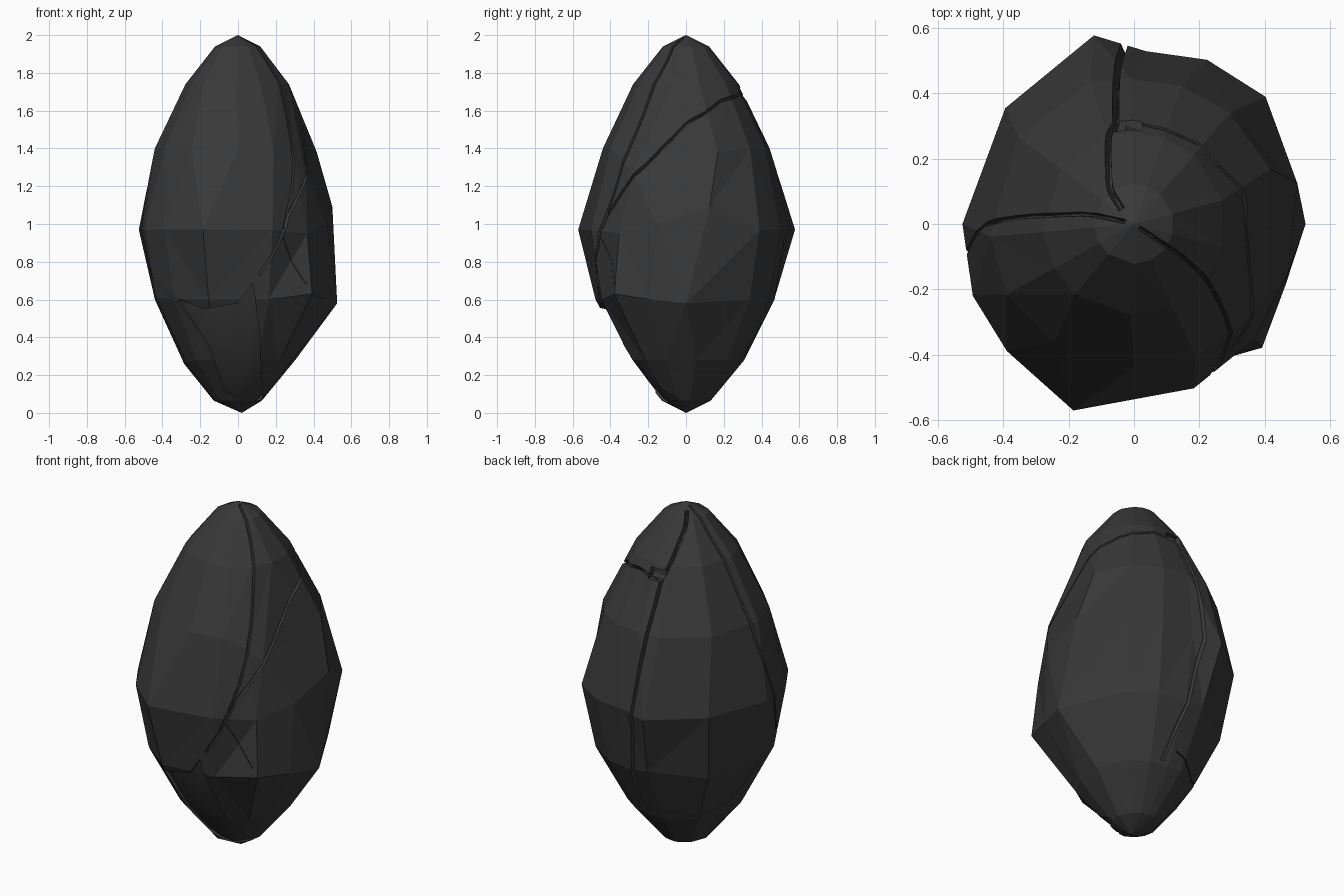
import bpy, bmesh, math
from mathutils import Vector
from mathutils.bvhtree import BVHTree

if "Cube" in bpy.data.objects:
    bpy.data.objects.remove(bpy.data.objects["Cube"])

mat = bpy.data.materials.new("dark_stone")
mat.diffuse_color = (0.04, 0.04, 0.04, 1)
mat.use_nodes = True
mat.node_tree.nodes["Principled BSDF"].inputs["Base Color"].default_value = mat.diffuse_color

# angle in degrees and radius of each corner at the widest ring
CORNERS = [(10, .52), (44, .56), (66, .55), (86, .53), (102, .59), (138, .53), (180, .525),
           (204, .54), (225, .55), (252, .60), (290, .535), (316, .53), (340, .49)]
# height, radius, how much of the corner variation is kept, twist in degrees
RINGS = [(.065, .13, .3, 0), (.28, .31, .2, 0), (.6, .475, .55, 0), (.97, .54, 1, 0),
         (1.4, .445, .25, 5), (1.74, .28, .1, 5), (1.94, .122, 0, 5)]
# chipped corners: (ring, corner) -> angle, radius, height
CHIPS = {(2, 0): (0, .525, .58), (3, 0): (14, .515, 1.09), (2, 11): (316, .545, .63), (3, 11): (316, .51, .95),
         (2, 12): (338, .50, .60), (3, 12): (342, .495, 1.0), (4, 12): (322, .455, 1.27), (4, 0): (22, .45, 1.38),
         (4, 11): (312, .445, 1.33), (2, 6): (180, .44, .60), (2, 7): (204, .475, .61), (2, 5): (140, .455, .58),
         (4, 9): (270, .44, 1.40), (5, 9): (268, .28, 1.74), (6, 9): (270, .122, 1.94), (4, 8): (236, .44, 1.39),
         (1, 6): (180, .285, .26), (1, 7): (204, .30, .27), (2, 4): (100, .48, .62)}


def make_object(name, bm):
    bmesh.ops.recalc_face_normals(bm, faces=bm.faces)
    me = bpy.data.meshes.new(name)
    bm.to_mesh(me)
    bm.free()
    ob = bpy.data.objects.new(name, me)
    bpy.context.collection.objects.link(ob)
    return ob


def bridge(bm, loops):
    for a, b in zip(loops, loops[1:]):
        n = len(a)
        for i in range(n):
            j = (i + 1) % n
            bm.faces.new((a[i], a[j], b[j], b[i]))


# faceted outer shell
bm = bmesh.new()
loops = []
for ri, (z, r, keep, twist) in enumerate(RINGS):
    ring = []
    for ci, (deg, cr) in enumerate(CORNERS):
        default = (deg + twist, r * (1 + keep * (cr / .54 - 1)), z)
        d, rad, h = CHIPS.get((ri, ci), default)
        a = math.radians(d)
        ring.append(bm.verts.new((rad * math.cos(a), rad * math.sin(a), h)))
    loops.append(ring)
bridge(bm, loops)
for ring, tip in ((loops[0], (.02, 0, 0)), (loops[-1], (0, 0, 2))):
    t = bm.verts.new(tip)
    for i in range(len(ring)):
        bm.faces.new((ring[i], ring[(i + 1) % len(ring)], t))
bmesh.ops.recalc_face_normals(bm, faces=bm.faces)
bmesh.ops.triangulate(bm, faces=bm.faces)
tree = BVHTree.FromBMesh(bm)
shell = make_object("cracked_shell", bm)
shell.data.materials.append(mat)

# smooth core seen through the cracks and the lower opening, kept just under the shell
bm = bmesh.new()
loops = []
PROFILE = [(.035, .06), (.08, .12), (.17, .205), (.29, .295), (.44, .385), (.6, .45), (.8, .49), (.97, .5),
           (1.2, .465), (1.4, .40), (1.6, .31), (1.74, .235), (1.86, .15), (1.94, .07)]
for z, r in PROFILE:
    ring = []
    for k in range(32):
        d = Vector((math.cos(k * math.tau / 32), math.sin(k * math.tau / 32), 0))
        hit = tree.ray_cast(Vector((0, 0, z)), d)
        ring.append(bm.verts.new(d * min(r, hit[3] * .95) + Vector((0, 0, z))))
    loops.append(ring)
bridge(bm, loops)
bm.faces.new(loops[0])
bm.faces.new(loops[-1])
for f in bm.faces:
    f.smooth = len(f.verts) == 4
core = make_object("inner_core", bm)
core.data.materials.append(mat)


def cut(cutter):
    cutter.hide_render = True
    m = shell.modifiers.new("cut", 'BOOLEAN')
    m.operation = 'DIFFERENCE'
    m.solver = 'EXACT'
    m.object = cutter
    bpy.context.view_layer.update()
    dg = bpy.context.evaluated_depsgraph_get()
    me = bpy.data.meshes.new_from_object(shell.evaluated_get(dg))
    shell.modifiers.clear()
    if len(me.polygons) > 50:
        shell.data = me
    bpy.data.objects.remove(cutter)


def groove(path, w, depth=.04):
    """V-shaped cutter that follows (angle, height) points over the shell"""
    pts, nor = [], []
    for (a0, z0), (a1, z1) in zip(path, path[1:]):
        for k in range(4):
            t = k / 3.99
            a, z = math.radians(a0 + (a1 - a0) * t), z0 + (z1 - z0) * t
            if k == 3 and (a1, z1) != path[-1]:
                continue
            hit = tree.ray_cast(Vector((0, 0, z)), Vector((math.cos(a), math.sin(a), 0)))
            pts.append(hit[0])
            nor.append((hit[0] - Vector((0, 0, 1 + (z - 1) * .7))).normalized())
    bm = bmesh.new()
    secs = []
    n = len(pts)
    for i in range(n):
        tan = (pts[min(i + 1, n - 1)] - pts[max(i - 1, 0)]).normalized()
        side = tan.cross(nor[i]).normalized() * w * 1.6
        up = pts[i] + nor[i] * .03
        secs.append([bm.verts.new(up + side), bm.verts.new(up - side),
                     bm.verts.new(pts[i] - nor[i] * depth)])
    bridge(bm, secs)
    bm.faces.new(secs[0])
    bm.faces.new(secs[-1])
    cut(make_object("crack_cutter", bm))


# lower front opening
bm = bmesh.new()
outline = [(-.31, .60), (-.18, .55), (0, .58), (.08, .69), (.115, .4), (.13, .07), (.02, .05), (-.07, .12),
           (-.15, .35)]
bridge(bm, [[bm.verts.new((x, y, z)) for x, z in outline] for y in (-.8, -.04)])
bm.verts.ensure_lookup_table()
k = len(outline)
bm.faces.new(bm.verts[:k])
bm.faces.new(bm.verts[k:])
cut(make_object("opening_cutter", bm))

# pocket where the cracks meet behind the crown
bm = bmesh.new()
bmesh.ops.create_cube(bm, size=1)
bmesh.ops.scale(bm, vec=(.09, .12, .06), verts=bm.verts)
bmesh.ops.translate(bm, vec=(-.02, .325, 1.69), verts=bm.verts)
cut(make_object("pocket_cutter", bm))

# long cracks between the shell plates
groove([(-34, 1.99), (-34, 1.86), (-41, 1.6), (-49, 1.3), (-54, 1.15), (-66, .88), (-80, .68)], .007)
groove([(95, 1.67), (70, 1.69), (35, 1.65), (0, 1.53), (-20, 1.4), (-38, 1.25), (-57, 1.05), (-62, .95)], .008)
groove([(130, 1.97), (112, 1.82), (100, 1.66), (97, 1.4), (93, .97), (88, .6), (75, .2)], .011)
groove([(165, 1.985), (174, 1.75), (180, 1.3), (190, .95), (202, .72), (225, .6), (240, .58)], .007)
groove([(90, .36), (130, .3), (170, .34), (200, .62)], .004)
groove([(-62, .93), (-54, .8), (-44, .64)], .003, .015)

for p in shell.data.polygons:
    p.use_smooth = False
